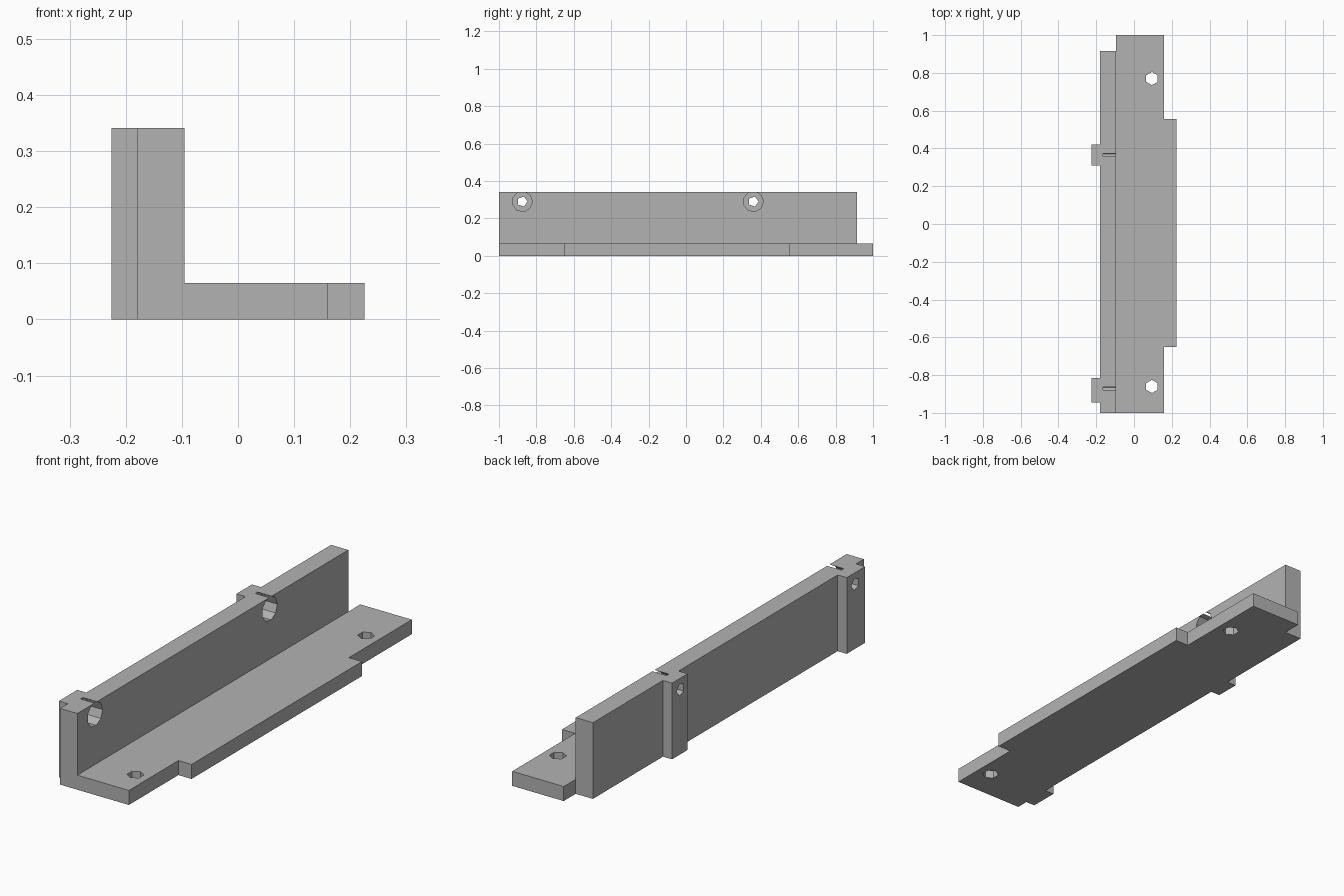
import bpy, bmesh, math
from mathutils import Vector

cube = bpy.data.objects.get("Cube")
if cube:
    bpy.data.objects.remove(cube, do_unlink=True)

grey = bpy.data.materials.new("plain grey")
grey.use_nodes = True
colour = (0.45, 0.45, 0.45, 1)
grey.diffuse_color = colour
grey.node_tree.nodes["Principled BSDF"].inputs["Base Color"].default_value = colour


def extrude(name, outline, direction):
    """Solid made by sweeping a closed outline along a vector."""
    bm = bmesh.new()
    face = bm.faces.new([bm.verts.new(p) for p in outline])
    swept = bmesh.ops.extrude_face_region(bm, geom=[face])["geom"]
    bmesh.ops.translate(bm, vec=Vector(direction),
                        verts=[v for v in swept if isinstance(v, bmesh.types.BMVert)])
    bmesh.ops.recalc_face_normals(bm, faces=bm.faces)
    mesh = bpy.data.meshes.new(name)
    bm.to_mesh(mesh)
    bm.free()
    mesh.materials.append(grey)
    obj = bpy.data.objects.new(name, mesh)
    bpy.context.collection.objects.link(obj)
    return obj


def combine(target, tool, operation):
    """Apply a boolean and remove the tool."""
    mod = target.modifiers.new(operation.lower(), "BOOLEAN")
    mod.object, mod.operation, mod.solver = tool, operation, "EXACT"
    bpy.context.view_layer.objects.active = target
    bpy.ops.object.modifier_apply(modifier=mod.name)
    bpy.data.objects.remove(tool, do_unlink=True)


def ring(radius, sides):
    steps = [2 * math.pi * i / sides for i in range(sides)]
    return [(radius * math.cos(a), radius * math.sin(a)) for a in steps]


WALL_BACK, WALL_FACE, RIB_BACK = -0.18, -0.095, -0.225
WALL_TOP, WALL_END, FLANGE_TOP = 0.341, 0.915, 0.065
EDGE, TAB_EDGE = 0.16, 0.225

# Upright wall with two screw ribs on its back
wall_plan = [(WALL_FACE, -1), (WALL_FACE, WALL_END), (WALL_BACK, WALL_END)]
for high, low in ((0.42, 0.31), (-0.815, -0.945)):
    wall_plan += [(WALL_BACK, high), (RIB_BACK, high), (RIB_BACK, low), (WALL_BACK, low)]
wall_plan.append((WALL_BACK, -1))
bracket = extrude("angle_bracket", [(x, y, 0) for x, y in wall_plan], (0, 0, WALL_TOP))

# Flat flange with a wider middle tab
flange_plan = [(WALL_FACE, -1), (EDGE, -1), (EDGE, -0.65), (TAB_EDGE, -0.65),
               (TAB_EDGE, 0.555), (EDGE, 0.555), (EDGE, 1), (WALL_FACE, 1)]
flange = extrude("flange", [(x, y, 0) for x, y in flange_plan], (0, 0, FLANGE_TOP))
combine(bracket, flange, "UNION")

# Mounting holes through the flange
for y in (-0.86, 0.77):
    outline = [(0.095 + v, y + u, -0.1) for u, v in ring(0.035, 6)]
    combine(bracket, extrude("flange_hole", outline, (0, 0, 0.3)), "DIFFERENCE")

# Counterbored holes through wall and ribs
for y in (-0.875, 0.36):
    for radius, sides, depth_x in ((0.054, 9, -0.165), (0.028, 5, -0.3)):
        outline = [(0, y + u, 0.29 + v) for u, v in ring(radius, sides)]
        combine(bracket, extrude("wall_hole", outline, (depth_x, 0, 0)), "DIFFERENCE")

# Merge leftover coplanar faces
bm = bmesh.new()
bm.from_mesh(bracket.data)
bmesh.ops.remove_doubles(bm, verts=bm.verts, dist=0.0001)
bmesh.ops.dissolve_limit(bm, angle_limit=0.01, verts=bm.verts, edges=bm.edges)
bm.to_mesh(bracket.data)
bm.free()
